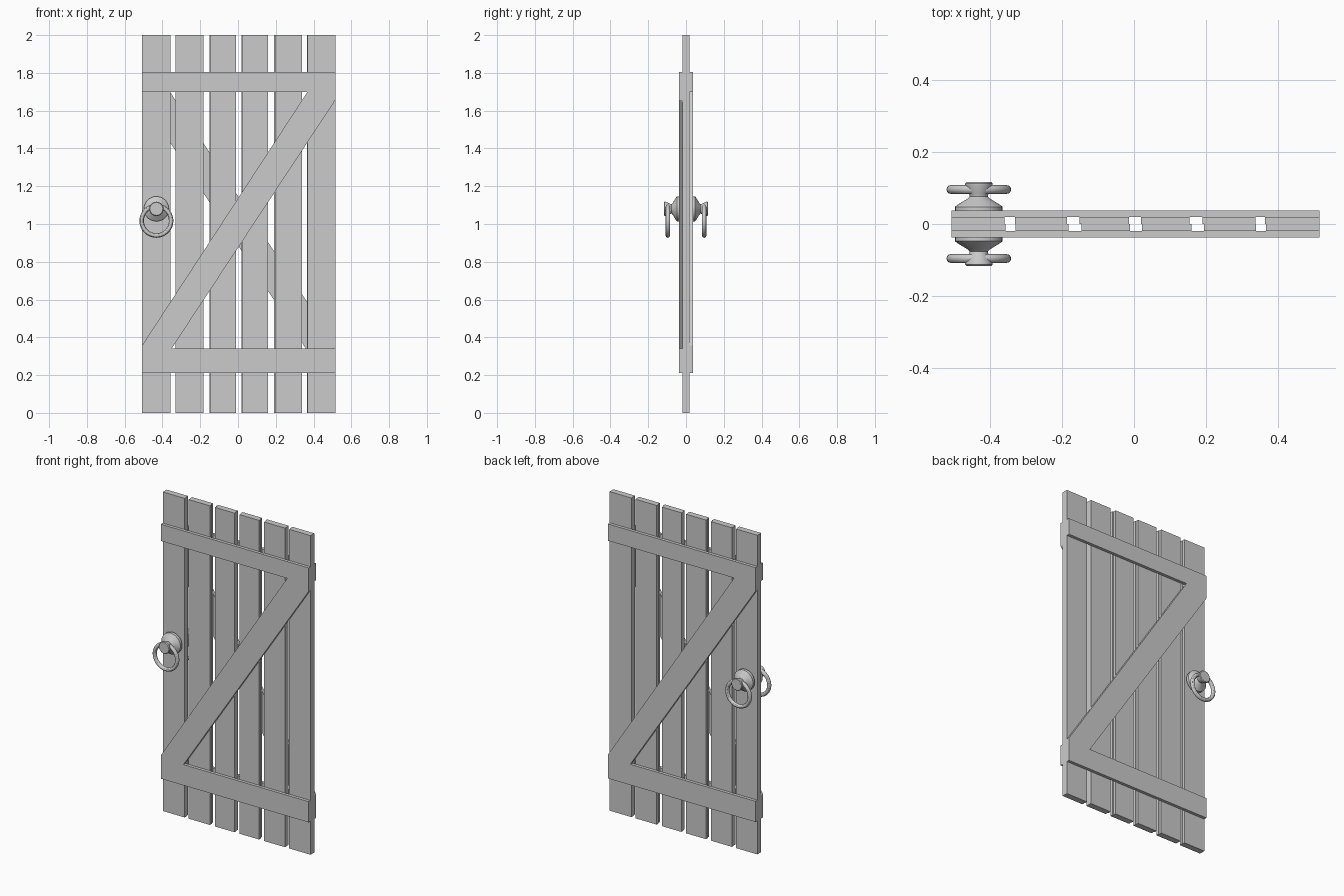
import bpy, bmesh, math
from mathutils import Matrix

if "Cube" in bpy.data.objects:
    bpy.data.objects.remove(bpy.data.objects["Cube"])

CX = 0.004  # door centre line
grey = bpy.data.materials.new("plain grey")
grey.diffuse_color = (0.6, 0.6, 0.6, 1)
grey.use_nodes = True
grey.node_tree.nodes["Principled BSDF"].inputs["Base Color"].default_value = grey.diffuse_color


def finish(bm, name, smooth=False):
    bmesh.ops.recalc_face_normals(bm, faces=bm.faces[:])
    mesh = bpy.data.meshes.new(name)
    bm.to_mesh(mesh)
    bm.free()
    mesh.materials.append(grey)
    ob = bpy.data.objects.new(name, mesh)
    bpy.context.collection.objects.link(ob)
    if smooth:
        bpy.ops.object.select_all(action='DESELECT')
        bpy.context.view_layer.objects.active = ob
        ob.select_set(True)
        bpy.ops.object.shade_smooth_by_angle(angle=math.radians(30))
    return ob


def slab(name, outline, y0, y1, turn):
    """Extrude an x-z outline from y0 to y1; turn = half turn to the back."""
    bm = bmesh.new()
    face = bm.faces.new([bm.verts.new((x, y0, z)) for x, z in outline])
    ext = bmesh.ops.extrude_face_region(bm, geom=[face])
    verts = [v for v in ext["geom"] if isinstance(v, bmesh.types.BMVert)]
    bmesh.ops.translate(bm, verts=verts, vec=(0, y1 - y0, 0))
    if turn:
        rot = Matrix.Rotation(math.pi, 3, 'Z')
        bmesh.ops.rotate(bm, verts=bm.verts[:], cent=(CX, 0, 0), matrix=rot)
    return finish(bm, name)


def lathe(name, profile, cx, cz, side, segs=32, closed=False):
    """Spin (radius, y) points around an axis along y."""
    bm = bmesh.new()
    rings = []
    for r, y in profile:
        rings.append([bm.verts.new((cx + r * math.cos(2 * math.pi * i / segs), side * y,
                                    cz + r * math.sin(2 * math.pi * i / segs)))
                      for i in range(segs)])
    pairs = list(zip(rings, rings[1:]))
    if closed:
        pairs.append((rings[-1], rings[0]))
    else:
        bm.faces.new(rings[0])
        bm.faces.new(rings[-1])
    for a, b in pairs:
        for i in range(segs):
            j = (i + 1) % segs
            bm.faces.new((a[i], a[j], b[j], b[i]))
    return finish(bm, name, True)


planks = [(-.508, -.357), (-.33, -.182), (-.146, -.011),
          (.022, .16), (.195, .339), (.368, .516)]
z_frame = [(-.508, .21), (.516, .21), (.516, .34), (-.352, .34), (.516, 1.657),
           (.516, 1.805), (-.508, 1.805), (-.508, 1.7), (.368, 1.7), (-.508, .357)]
knob = [(.066, .03), (.066, .048), (.060, .053), (.032, .070), (.025, .076),
        (.027, .085), (.038, .108), (.038, .113), (.034, .117)]
ring = [(.078 + .012 * math.cos(2 * math.pi * k / 12),
         .096 + .012 * math.sin(2 * math.pi * k / 12)) for k in range(12)]

for side, label in ((1, "front"), (-1, "back")):
    turn = side < 0
    # plank layer
    for i, (a, b) in enumerate(planks):
        slab(f"{label}_plank_{i + 1}", [(a, 0), (b, 0), (b, 2), (a, 2)], -.019, 0, turn)
    # Z-shaped brace
    slab(f"{label}_brace", z_frame, -.038, -.019, turn)
    # ring handle
    lathe(f"{label}_knob", knob, -.432, 1.08, -side)
    lathe(f"{label}_ring", ring, -.432, 1.017, -side, 40, True)
